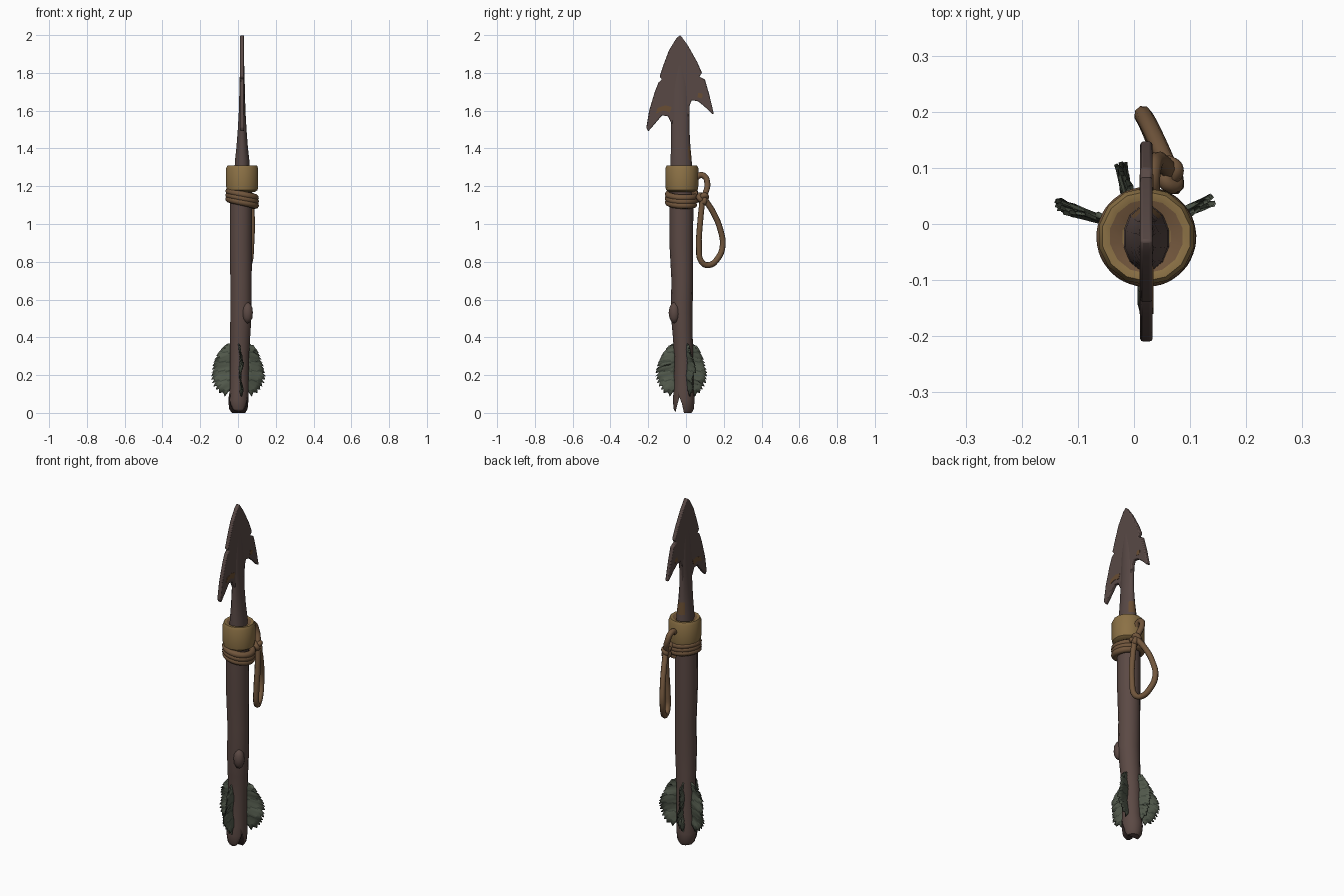
import bpy, bmesh, math, random
from mathutils import Vector

random.seed(4)
if "Cube" in bpy.data.objects:
    bpy.data.objects.remove(bpy.data.objects["Cube"])


def material(name, rgb):
    m = bpy.data.materials.new(name)
    m.use_nodes = True
    m.diffuse_color = (*rgb, 1)
    m.node_tree.nodes["Principled BSDF"].inputs["Base Color"].default_value = (*rgb, 1)
    return m


WOOD = material("brown wood", (0.105, 0.067, 0.058))
DARK = material("dark wood", (0.035, 0.022, 0.02))
IRON = material("dark iron", (0.098, 0.066, 0.06))
RUST = material("rust", (0.14, 0.075, 0.033))
BRASS = material("ochre collar", (0.26, 0.165, 0.06))
ROPE = material("rope", (0.165, 0.092, 0.045))
LEAF = material("grey green feather", (0.088, 0.105, 0.075))
LEAF_DARK = material("dark green feather", (0.05, 0.062, 0.045))


def make(name, bm, mats, angle=40):
    """Turn a bmesh into a shaded object."""
    bmesh.ops.recalc_face_normals(bm, faces=bm.faces)
    me = bpy.data.meshes.new(name)
    bm.to_mesh(me)
    bm.free()
    ob = bpy.data.objects.new(name, me)
    bpy.context.collection.objects.link(ob)
    for m in mats:
        me.materials.append(m)
    select(ob)
    bpy.ops.object.shade_smooth_by_angle(angle=math.radians(angle))
    return ob


def select(ob):
    bpy.ops.object.select_all(action="DESELECT")
    ob.select_set(True)
    bpy.context.view_layer.objects.active = ob


def loft(rings, sides):
    """Stack of ellipses, each (z, centre x, centre y, radius x, radius y)."""
    bm = bmesh.new()
    loops = []
    for z, cx, cy, rx, ry in rings:
        turn = [math.tau * (i + 0.5) / sides for i in range(sides)]
        loops.append([bm.verts.new((cx + rx * math.cos(a), cy + ry * math.sin(a), z)) for a in turn])
    for a, b in zip(loops, loops[1:]):
        for i in range(sides):
            j = (i + 1) % sides
            bm.faces.new((a[i], a[j], b[j], b[i]))
    bm.faces.new(loops[0])
    bm.faces.new(loops[-1])
    return bm


def plate(outline, x, half):
    """Flat slab from a (y, z) outline, centred on x."""
    bm = bmesh.new()
    face = bm.faces.new([bm.verts.new((x - half, y, z)) for y, z in outline])
    out = bmesh.ops.extrude_face_region(bm, geom=[face])["geom"]
    bmesh.ops.translate(bm, vec=(2 * half, 0, 0),
                        verts=[v for v in out if isinstance(v, bmesh.types.BMVert)])
    return bm


def tube(name, points, radius, cyclic=False):
    cu = bpy.data.curves.new(name, "CURVE")
    cu.dimensions = "3D"
    cu.bevel_depth = radius
    cu.bevel_resolution = 2
    cu.resolution_u = 4
    cu.use_fill_caps = True
    sp = cu.splines.new("BEZIER")
    sp.bezier_points.add(len(points) - 1)
    for bp, p in zip(sp.bezier_points, points):
        bp.co = p
        bp.handle_left_type = bp.handle_right_type = "AUTO"
    sp.use_cyclic_u = cyclic
    cu.materials.append(ROPE)
    ob = bpy.data.objects.new(name, cu)
    bpy.context.collection.objects.link(ob)
    select(ob)
    bpy.ops.object.convert(target="MESH")
    bpy.ops.object.shade_smooth_by_angle(angle=math.radians(50))


# Wooden shaft, slightly crooked
shaft = make("shaft", loft([
    (0, .003, -.012, .036, .042), (.02, .002, -.012, .05, .053), (.07, .002, -.012, .055, .058),
    (.12, .006, -.012, .051, .053), (.3, .008, -.012, .051, .05), (.42, .012, -.018, .055, .053),
    (.53, .016, -.023, .058, .058), (.7, .016, -.02, .058, .057), (.9, .015, -.025, .06, .063),
    (1.2, .016, -.025, .06, .064)], 14), [WOOD, DARK])

# Split at the foot of the shaft
bm = plate([(-.062, -.02), (-.006, -.02), (-.022, .05), (-.035, .085)], 0, .15)
for f in bm.faces:
    f.material_index = 1
cutter = make("notch_cutter", bm, [WOOD, DARK])
cutter.hide_render = True
mod = shaft.modifiers.new("notch", "BOOLEAN")
mod.operation = "DIFFERENCE"
mod.solver = "EXACT"
mod.object = cutter
select(shaft)
bpy.ops.object.modifier_apply(modifier="notch")
bpy.data.objects.remove(cutter)

# Branch stub on the shaft
bm = bmesh.new()
bmesh.ops.create_icosphere(bm, subdivisions=2, radius=.03)
for v in bm.verts:
    v.co = Vector((.05, -.062, .53)) + Vector((v.co.x, v.co.y, v.co.z * 1.9))
make("branch_stub", bm, [WOOD])

# Collar with a recessed top
C = (.022, -.022)
bm = loft([(z, *C, r, r) for z, r in [
    (1.17, .07), (1.18, .084), (1.2, .087), (1.295, .087), (1.31, .08), (1.31, .066), (1.295, .044)]], 14)
for f in bm.faces:
    if f.calc_center_median().z > 1.3 and (f.calc_center_median().xy - Vector(C)).length < .06:
        f.material_index = 1
make("collar", bm, [BRASS, ROPE])

# Iron shank, thinning into the midrib of the head
bm = loft([(z, .022, cy, rx, ry) for z, cy, rx, ry in [
    (1.22, -.025, .046, .062), (1.34, -.026, .039, .058), (1.41, -.028, .031, .053),
    (1.5, -.03, .024, .05), (1.6, -.03, .018, .05), (1.75, -.03, .014, .045),
    (1.92, -.03, .009, .015)]], 12)
bm.normal_update()
for f in bm.faces:
    c = f.calc_center_median()
    if 1.34 < c.z < 1.41 and c.y > .01:
        f.material_index = 1
make("shank", bm, [IRON, RUST], 60)

# Barbed head with nicked edges
head = make("head", plate([
    (-.03, 2), (.01, 1.945), (.058, 1.86), (.085, 1.8), (.07, 1.78), (.1, 1.765), (.122, 1.69),
    (.148, 1.58), (.135, 1.585), (.1, 1.62), (.063, 1.65), (.03, 1.655), (.02, 1.63), (.015, 1.53),
    (-.076, 1.53), (-.095, 1.57), (-.127, 1.575), (-.165, 1.53), (-.2, 1.49), (-.21, 1.51),
    (-.195, 1.6), (-.165, 1.7), (-.145, 1.75), (-.127, 1.765), (-.14, 1.78), (-.12, 1.84),
    (-.09, 1.92), (-.05, 1.985)], .022, .011), [IRON])
bev = head.modifiers.new("soft_edge", "BEVEL")
bev.width = .005
bev.segments = 2

# Rust stains on the head
for name, spots in {
    "rust_stain_large": [(-.16, 1.585), (-.12, 1.6), (-.085, 1.59), (-.075, 1.62), (-.11, 1.628), (-.15, 1.615)],
    "rust_stain_small": [(.06, 1.67), (.085, 1.665), (.088, 1.69), (.065, 1.695)],
}.items():
    make(name, plate(spots, .022, .0125), [RUST])

# Rope coils below the collar
coil = []
for i in range(37):
    a = math.radians(70) + math.tau * i / 12
    coil.append((.022 + .071 * math.cos(a), -.023 + .071 * math.sin(a),
                 1.168 - .062 * i / 36 - .012 * math.cos(a)))
tube("rope_coils", coil, .018)

# Rope knot, small upper loop and long hanging loop
knot = []
for i in range(18):
    t = math.tau * i / 18
    knot.append((.065 - .009 * math.sin(3 * t),
                 .088 + .007 * (math.sin(t) + 2 * math.sin(2 * t)),
                 1.135 + .008 * (math.cos(t) - 2 * math.cos(2 * t))))
tube("rope_knot", knot, .015, True)
tube("upper_loop", [(.03, .04, 1.22), (.03, .065, 1.255), (.032, .095, 1.255), (.04, .113, 1.215),
                    (.055, .105, 1.17), (.065, .085, 1.135)], .016)
tube("hanging_loop", [(.068, .088, 1.135), (.074, .076, 1.02), (.07, .069, .88), (.062, .082, .8),
                      (.048, .12, .782), (.028, .17, .82), (.016, .194, .885), (.024, .182, .97),
                      (.042, .145, 1.06), (.062, .1, 1.13)], .016)


# Ragged feather vanes around the foot of the shaft
def vane(name, degrees, reach):
    a = math.radians(degrees)
    out, side = Vector((math.cos(a), math.sin(a), 0)), Vector((-math.sin(a), math.cos(a), 0))
    bm = bmesh.new()
    rows, count = [], 30
    for i in range(count + 1):
        t = i / count
        r = reach * (.5 + .5 * max(0, math.sin(math.pi * t ** 1.2)) ** .6)
        if i % 2:
            r *= random.uniform(.86, .95)
        z_in, z_out = .37 - .22 * t, .365 - .265 * t
        row = []
        for k in (.2, .5, .78, 1):
            z = z_in + (z_out - z_in) * k - (.012 if k == 1 and i % 2 == 0 else 0)
            bend = k * (.007 * math.sin(t * 11 + degrees) + random.uniform(-.004, .004))
            row.append(bm.verts.new(Vector((.005, -.012, z)) + out * r * k + side * bend))
        rows.append(row)
    for i, (p, q) in enumerate(zip(rows, rows[1:])):
        for k in range(3):
            f = bm.faces.new((p[k], p[k + 1], q[k + 1], q[k]))
            f.material_index = 1 if (i + k) % 6 == 0 else 0
    ob = make(name, bm, [LEAF, LEAF_DARK], 30)
    sol = ob.modifiers.new("thickness", "SOLIDIFY")
    sol.thickness = .007
    sol.offset = 0


for name, degrees, reach in [("right_feather", 162, .155), ("left_feather", 22, .149),
                             ("front_feather", -84, .149), ("back_feather", 104, .126)]:
    vane(name, degrees, reach)
